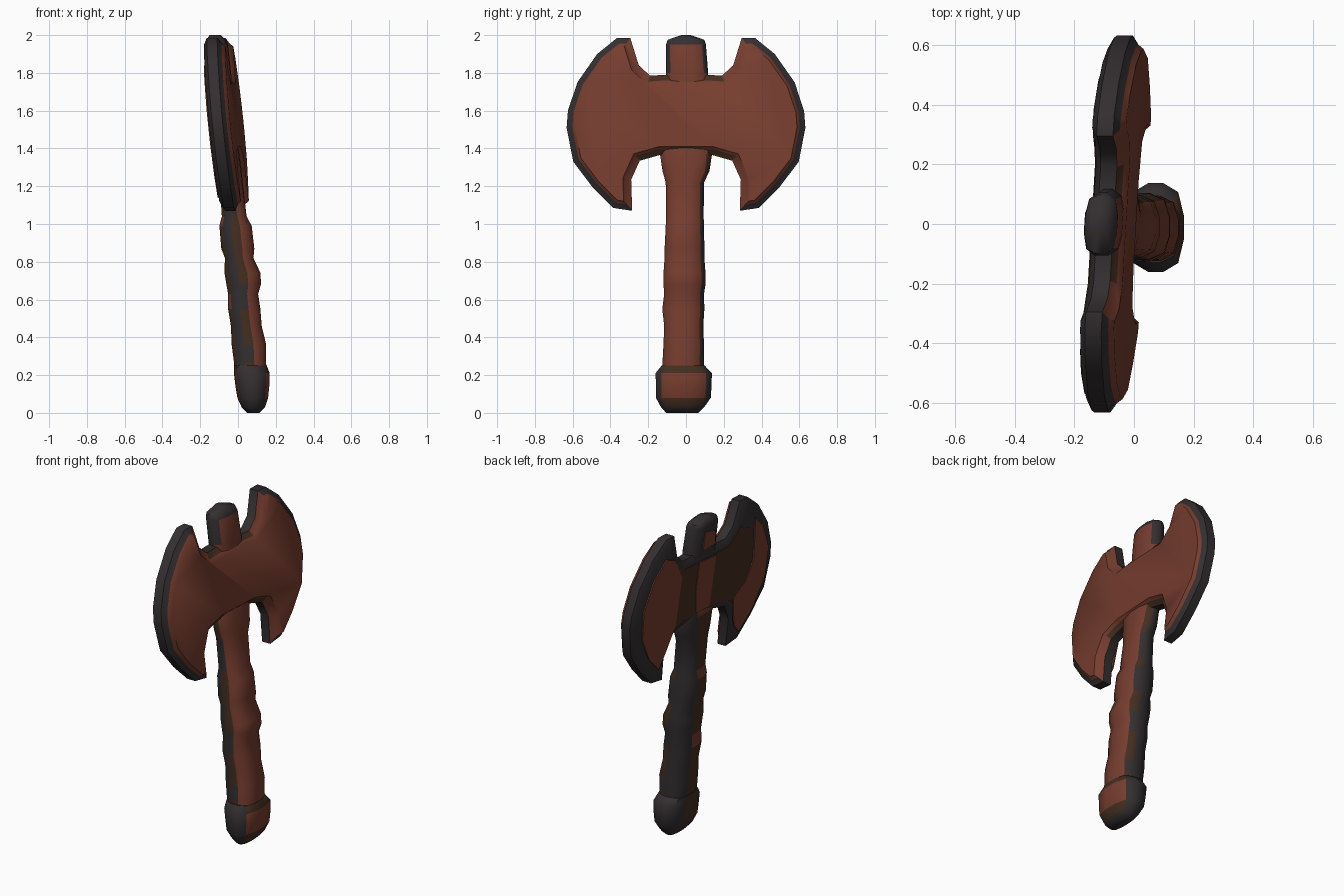
import bpy, bmesh, math
from mathutils import Vector

cube = bpy.data.objects.get("Cube")
if cube:
    bpy.data.objects.remove(cube)


def material(name, rgb):
    m = bpy.data.materials.new(name)
    m.use_nodes = True
    m.diffuse_color = (*rgb, 1)
    bsdf = m.node_tree.nodes["Principled BSDF"]
    bsdf.inputs["Base Color"].default_value = (*rgb, 1)
    bsdf.inputs["Roughness"].default_value = 0.8
    return m


MATS = [material("charcoal", (0.034, 0.028, 0.030)),
        material("rust", (0.180, 0.046, 0.028)),
        material("dark_brown", (0.058, 0.027, 0.014))]
CHARCOAL, RUST, BROWN = range(3)


def lean(v):
    """The whole axe tilts backwards and the head is turned a little."""
    yaw = 0.06 if v.z > 1.06 else 0.0
    return Vector((v.x + 0.09 - 0.1 * v.z + yaw * v.y, v.y, v.z))


def finish(name, bm, rule, angle=50):
    bmesh.ops.recalc_face_normals(bm, faces=bm.faces)
    bm.normal_update()
    for f in bm.faces:
        f.material_index = rule(f)
    for v in bm.verts:
        v.co = lean(v.co)
    mesh = bpy.data.meshes.new(name)
    bm.to_mesh(mesh)
    bm.free()
    for m in MATS:
        mesh.materials.append(m)
    mesh.shade_smooth()
    mesh.set_sharp_from_angle(angle=math.radians(angle))
    obj = bpy.data.objects.new(name, mesh)
    bpy.context.collection.objects.link(obj)


def prism(points, x0, x1):
    """Extrude a (y, z) outline from x0 to x1; returns the two caps too."""
    bm = bmesh.new()
    rings = [[bm.verts.new((x, y, z)) for y, z in points] for x in (x0, x1)]
    n = len(points)
    for i in range(n):
        j = (i + 1) % n
        bm.faces.new((rings[0][i], rings[0][j], rings[1][j], rings[1][i]))
    caps = [bm.faces.new(r) for r in rings]
    bmesh.ops.recalc_face_normals(bm, faces=bm.faces)
    return bm, caps


def loft(sections, sides=12):
    """Stack squared-off oval rings: (z, x centre, y centre, x radius, y radius)."""
    bm = bmesh.new()
    rings = []
    for z, cx, cy, rx, ry in sections:
        ring = []
        for i in range(sides):
            a = math.tau * (i + 0.5) / sides
            c, s = math.cos(a), math.sin(a)
            k = (abs(c) ** 3 + abs(s) ** 3) ** (-1 / 3)
            ring.append(bm.verts.new((cx + rx * k * c, cy + ry * k * s, z)))
        rings.append(ring)
    for low, high in zip(rings, rings[1:]):
        for i in range(sides):
            j = (i + 1) % sides
            bm.faces.new((low[i], low[j], high[j], high[i]))
    bm.faces.new(rings[0])
    bm.faces.new(rings[-1])
    return bm


def plate(name, points, x, colour):
    bm, _ = prism(points, x, x + 0.008)
    finish(name, bm, lambda f: colour)


# Double-bladed head: half outline mirrored across the shaft
half = [(0.11, 1.79), (0.19, 1.785), (0.25, 1.84), (0.295, 1.985), (0.365, 1.985),
        (0.47, 1.9), (0.575, 1.75), (0.625, 1.6), (0.632, 1.51), (0.597, 1.33),
        (0.495, 1.195), (0.385, 1.085), (0.285, 1.07), (0.29, 1.235),
        (0.245, 1.335), (0.14, 1.365)]
outline = half + [(-y, z) for y, z in reversed(half)]
bm, (back_cap, front_cap) = prism(outline, -0.035, 0.02)


def inset(face, thickness, depth):
    return bmesh.ops.inset_region(bm, faces=[face], thickness=thickness, depth=depth,
                                  use_even_offset=True)["faces"]


inset(back_cap, 0.038, 0.02)
rim = set(inset(front_cap, 0.03, 0.02))
slope = set(inset(front_cap, 0.014, 0.018))


def head_rule(f):
    """Rust front; its rim is charcoal on the cutting edges, worn in the notches."""
    if f == front_cap or f in slope:
        return RUST
    y = abs(f.calc_center_median().y)
    if f in rim and y < 0.31:
        return BROWN if y < 0.2 else RUST
    return CHARCOAL


finish("axe_head", bm, head_rule)

# Worn paint on the back of the head
brown_half = [(0.06, 1.74), (0.2, 1.74), (0.3, 1.83), (0.4, 1.78), (0.42, 1.6),
              (0.4, 1.4), (0.33, 1.3), (0.27, 1.37), (0.14, 1.41)]
plate("back_worn_area", brown_half + [(-y, z) for y, z in reversed(brown_half)],
      -0.059, BROWN)
plate("left_back_patch", [
    (0.22, 1.7), (0.3, 1.84), (0.38, 1.87), (0.48, 1.77), (0.55, 1.6),
    (0.54, 1.42), (0.46, 1.27), (0.36, 1.17), (0.31, 1.26), (0.24, 1.4)], -0.062, RUST)
plate("right_back_patch", [
    (-0.42, 1.84), (-0.5, 1.76), (-0.57, 1.6), (-0.56, 1.42), (-0.47, 1.25),
    (-0.36, 1.14), (-0.31, 1.2), (-0.28, 1.38), (-0.38, 1.45), (-0.44, 1.57)],
    -0.062, RUST)
plate("centre_back_patch", [(-0.08, 1.73), (0.07, 1.74), (0.08, 1.55),
                            (0.06, 1.42), (-0.06, 1.41)], -0.063, RUST)


def wrap_rule(f):
    """Rust in front with a worn edge, charcoal sides, worn brown strip behind."""
    if abs(f.normal.z) > 0.8:
        return CHARCOAL
    c = f.calc_center_median()
    if f.normal.x < -0.7 and c.y < 0.03:
        return RUST if math.sin(c.z * 14) > 0.75 else BROWN
    d = f.normal.dot(Vector((0.95, -0.25, 0)))
    if d > 0.5 + 0.1 * math.sin(c.z * 17):
        return RUST
    return BROWN if d > 0.1 + 0.25 * math.sin(c.z * 23) else CHARCOAL


# Lumpy wrapped handle rising into the head
finish("handle", loft([
    (0.20, 0.000, -0.015, 0.088, 0.110), (0.27, 0.000, -0.015, 0.085, 0.110),
    (0.36, 0.004, -0.012, 0.092, 0.108), (0.46, 0.000, -0.012, 0.082, 0.104),
    (0.55, -0.002, -0.014, 0.086, 0.112), (0.63, 0.000, -0.010, 0.080, 0.106),
    (0.68, 0.008, -0.008, 0.092, 0.112), (0.74, 0.008, -0.008, 0.096, 0.112),
    (0.82, -0.002, -0.008, 0.076, 0.106), (0.87, -0.004, -0.008, 0.088, 0.106),
    (0.99, -0.004, -0.006, 0.086, 0.102), (1.04, -0.006, -0.006, 0.066, 0.100),
    (1.22, -0.004, -0.006, 0.060, 0.102), (1.28, -0.004, 0.000, 0.060, 0.125),
    (1.38, -0.004, 0.000, 0.056, 0.140), (1.46, -0.004, 0.000, 0.045, 0.110),
]), wrap_rule)


def pommel_rule(f):
    """Rust pad in front over a worn strip, worn patch behind, charcoal elsewhere."""
    c = f.calc_center_median()
    if f.normal.x > 0.6:
        if 0.08 < c.z < 0.22:
            return RUST
        return BROWN if c.z > 0.04 else CHARCOAL
    if f.normal.x < -0.7 and c.y < 0.02 and c.z > 0.07:
        return BROWN
    return CHARCOAL


# Heavy pommel
finish("pommel", loft([
    (0.00, -0.010, -0.020, 0.032, 0.085), (0.03, -0.006, -0.018, 0.062, 0.115),
    (0.08, -0.004, -0.014, 0.082, 0.146), (0.14, 0.000, -0.012, 0.090, 0.148),
    (0.21, 0.004, -0.012, 0.095, 0.150), (0.25, 0.000, -0.015, 0.088, 0.115),
]), pommel_rule)


def knob_rule(f):
    if f.normal.x > 0.6 and f.calc_center_median().z < 1.96:
        return RUST
    return CHARCOAL


# Top knob of the shaft
finish("top_knob", loft([
    (1.70, -0.004, 0.005, 0.052, 0.108), (1.80, -0.004, 0.006, 0.056, 0.112),
    (1.95, -0.006, 0.000, 0.056, 0.106), (1.975, -0.008, 0.000, 0.050, 0.098),
    (2.00, -0.010, 0.000, 0.030, 0.025),
]), knob_rule)
plate("knob_back_patch", [(-0.06, 1.81), (0.05, 1.81), (0.04, 1.92), (-0.05, 1.9)],
      -0.064, RUST)
